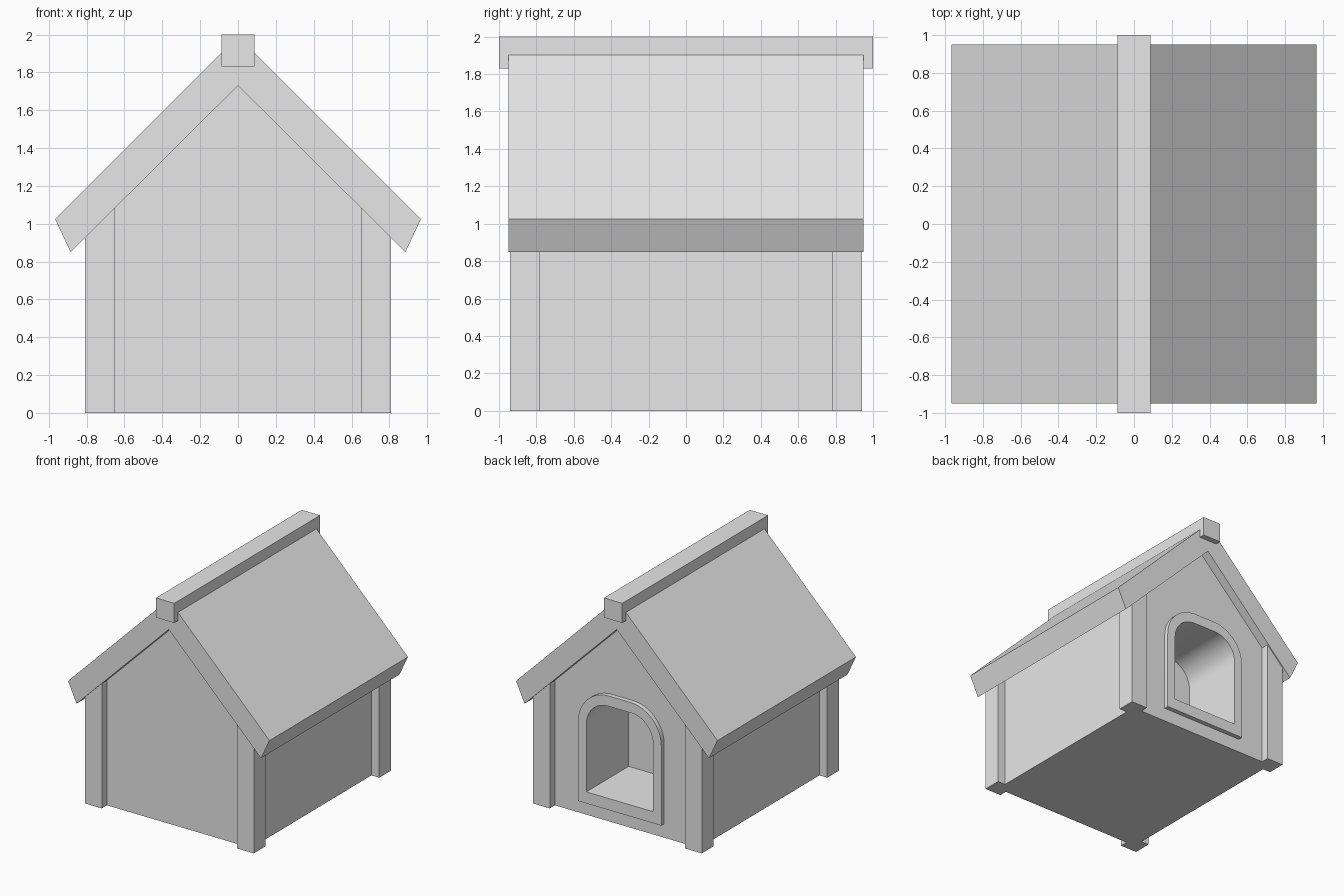
import bpy, bmesh, math

if "Cube" in bpy.data.objects:
    bpy.data.objects.remove(bpy.data.objects["Cube"])

grey = bpy.data.materials.new("light grey")
grey.use_nodes = True
COLOUR = (0.8, 0.8, 0.8, 1)
grey.diffuse_color = COLOUR
grey.node_tree.nodes["Principled BSDF"].inputs["Base Color"].default_value = COLOUR


def prism(name, outline, y0, y1):
    """Extrude an x-z outline from y0 to y1."""
    bm = bmesh.new()
    face = bm.faces.new([bm.verts.new((x, y0, z)) for x, z in outline])
    ext = bmesh.ops.extrude_face_region(bm, geom=[face])
    verts = [v for v in ext["geom"] if isinstance(v, bmesh.types.BMVert)]
    bmesh.ops.translate(bm, verts=verts, vec=(0, y1 - y0, 0))
    bmesh.ops.recalc_face_normals(bm, faces=bm.faces)
    mesh = bpy.data.meshes.new(name)
    bm.to_mesh(mesh)
    bm.free()
    mesh.materials.append(grey)
    obj = bpy.data.objects.new(name, mesh)
    bpy.context.collection.objects.link(obj)
    return obj


def mirrored(half):
    """Complete a symmetric outline from its +x half."""
    return half + [(-x, z) for x, z in reversed(half) if x > 0]


def arch(half_width, bottom, spring, radius, steps=12):
    """Doorway outline with a flat sill and rounded upper corners."""
    half = [(half_width, bottom)]
    for i in range(steps + 1):
        a = math.pi / 2 * i / steps
        half.append((half_width - radius + radius * math.cos(a),
                     spring + radius * math.sin(a)))
    return mirrored(half)


def activate(obj):
    bpy.ops.object.select_all(action="DESELECT")
    obj.select_set(True)
    bpy.context.view_layer.objects.active = obj


def underside(x):
    """Height of the roof underside."""
    return 1.73 - 0.994 * abs(x)


# Solid gabled body
WALL_X, WALL_Y = 0.735, 0.87
body = prism("body", mirrored([(WALL_X, 0), (WALL_X, underside(WALL_X)), (0, underside(0))]),
             -WALL_Y, WALL_Y)

# Doorway surround on the back wall
door_frame = prism("door_frame", arch(0.40, 0.12, 0.81, 0.30), WALL_Y - 0.01, 0.91)

# Recessed doorway, cut through frame and into the body
cutter = prism("doorway_cutter", arch(0.32, 0.22, 0.81, 0.21), 0.33, 1.1)
cutter.hide_render = True
for obj in (body, door_frame):
    mod = obj.modifiers.new("doorway", "BOOLEAN")
    mod.operation = "DIFFERENCE"
    mod.solver = "EXACT"
    mod.object = cutter
    activate(obj)
    bpy.ops.object.modifier_apply(modifier=mod.name)
    bpy.ops.object.shade_smooth_by_angle(angle=math.radians(30))
bpy.data.objects.remove(cutter)

# Corner posts, tops trimmed to the roof slope
for side, sx in (("left", 1), ("right", -1)):
    for end, sy in (("front", -1), ("back", 1)):
        inner, outer = 0.65 * sx, 0.81 * sx
        prism(f"{end}_{side}_post",
              [(inner, 0), (outer, 0), (outer, underside(outer)), (inner, underside(inner))],
              0.78 * sy, 0.94 * sy)

# Roof slabs and ridge beam
prism("roof", [(0, 1.99), (0.967, 1.025), (0.885, 0.85), (0, 1.73),
               (-0.885, 0.85), (-0.967, 1.025)], -0.95, 0.95)
prism("ridge_beam", mirrored([(0.088, 1.83), (0.088, 2.0)]), -1, 1)
